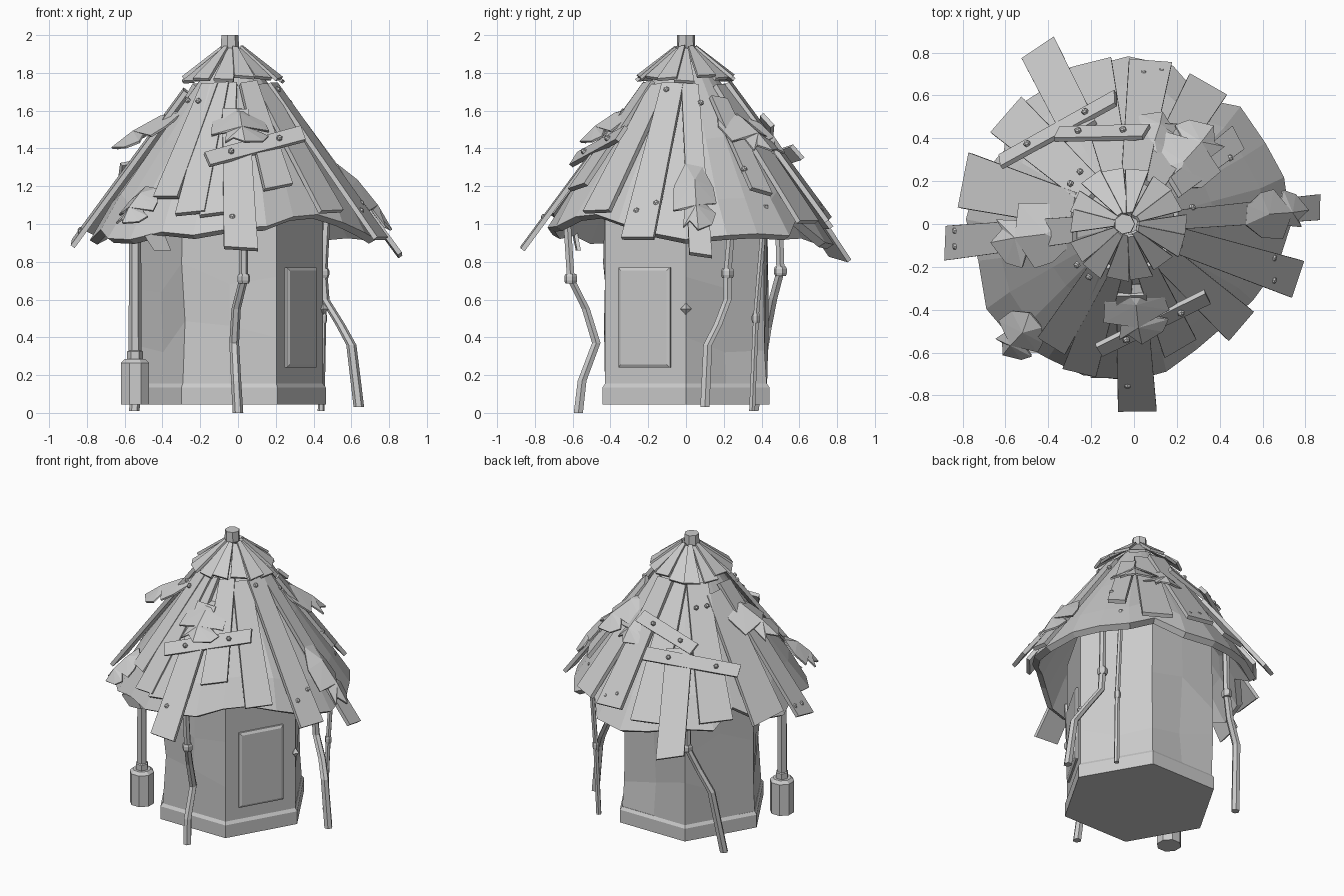
import bpy, bmesh, math, random
from mathutils import Vector

random.seed(4)
if "Cube" in bpy.data.objects:
    bpy.data.objects.remove(bpy.data.objects["Cube"])

mat = bpy.data.materials.new("pale grey")
mat.use_nodes = True
grey = (0.6, 0.6, 0.6, 1)
mat.diffuse_color = grey
mat.node_tree.nodes["Principled BSDF"].inputs["Base Color"].default_value = grey

AXIS = Vector((-0.03, 0, 0))
HUT = Vector((-0.045, 0, 0))
ROOF = (2.0, 1.37)   # apex height and slope of the main roof
CAP = (1.95, 0.78)   # apex height and slope of the top cap


def finish(name, bm):
    bmesh.ops.recalc_face_normals(bm, faces=bm.faces)
    mesh = bpy.data.meshes.new(name)
    bm.to_mesh(mesh)
    bm.free()
    mesh.materials.append(mat)
    obj = bpy.data.objects.new(name, mesh)
    bpy.context.collection.objects.link(obj)
    return obj


def loft(name, rings, cap=True):
    """Skin a stack of equal-length point loops."""
    bm = bmesh.new()
    loops = [[bm.verts.new(p) for p in ring] for ring in rings]
    n = len(loops[0])
    for a, b in zip(loops, loops[1:]):
        for i in range(n):
            j = (i + 1) % n
            bm.faces.new((a[i], a[j], b[j], b[i]))
    if cap:
        bm.faces.new(loops[0])
        bm.faces.new(loops[-1])
    return finish(name, bm)


def circle(c, r, n, turn=0.0):
    return [Vector(c) + Vector((r * math.cos(turn + math.tau * i / n),
                                r * math.sin(turn + math.tau * i / n), 0)) for i in range(n)]


def frame(az, r, lift=0.0, cone=ROOF, tilt=0.0):
    """Point on a roof cone with its downhill, sideways and outward directions."""
    a = math.radians(az)
    d = Vector((math.cos(a), math.sin(a), -cone[1])).normalized()
    t = Vector((-math.sin(a), math.cos(a), 0))
    n = d.cross(t)
    p = AXIS + Vector((r * math.cos(a), r * math.sin(a), cone[0] - cone[1] * r)) + n * lift
    return p, d * math.cos(tilt) + n * math.sin(tilt), t, n * math.cos(tilt) - d * math.sin(tilt)


def on_roof(x, y, lift):
    v = Vector((x, y, 0)) - AXIS
    return frame(math.degrees(math.atan2(v.y, v.x)), v.length, lift)


def slab(name, a, b, side, up, w0, w1, thick, skew=0.0):
    """A plank from a to b with slightly crooked ends."""
    along = (b - a).normalized() * skew
    ends = [a - side * w0, a + side * w0 + along, b + side * w1 + along, b - side * w1 - along]
    return loft(name, [ends, [p + up * thick for p in ends]])


def bolt(p, d, t, n):
    """A small six-sided bolt head standing on p along n."""
    loft("bolt", [[p + n * h + (d * math.cos(k) + t * math.sin(k)) * r
                   for k in [math.tau * i / 6 for i in range(6)]]
                  for h, r in ((0, .016), (.012, .016), (.02, .008))])


# Hexagonal footing and rough walls
loft("footing", [circle(HUT + Vector((0, 0, z)), r, 6) for z, r in ((.045, .51), (.135, .51), (.155, .495))])
rings = []
for z in (.13, .4, .72, 1.16):
    hexa = circle(HUT + Vector((0, 0, z)), .495, 6)
    ring = []
    for i in range(6):
        for f in (0, .5):
            p = hexa[i].lerp(hexa[(i + 1) % 6], f)
            flat = i == 5 or (i == 0 and f == 0)
            if not flat and .2 < z < 1:
                k = 1 + random.uniform(-.07, .03)
                p = Vector((HUT.x + (p.x - HUT.x) * k, p.y * k, z + random.uniform(-.1, .1)))
            ring.append(p)
    rings.append(ring)
loft("walls", rings)

# Door panel with a bevelled rim
out = Vector((math.cos(math.radians(-30)), math.sin(math.radians(-30)), 0))
across = Vector((-out.y, out.x, 0))
mid = HUT + out * .425 + Vector((0, 0, .505))


def rect(w, h, off):
    return [mid + across * sx * w + Vector((0, 0, sz * h)) + out * off
            for sx, sz in ((-1, -1), (1, -1), (1, 1), (-1, 1))]


loft("door_panel", [rect(.157, .265, 0), rect(.157, .265, .016), rect(.14, .248, .026)])

# Chipped stone on the wall corner
loft("corner_chip", [circle((.45, 0, z), r, 4) for z, r in ((.52, .002), (.55, .03), (.58, .002))])

# Ragged roof skirt, sagging at the rim
rim = [.78, .77, .76, .77, .70, .79, .80, .78, .76, .77, .69, .76,
       .78, .74, .78, .78, .75, .76, .74, .73, .69, .68, .71, .75]
rows = []
for f in (0, .45, .8, 1):
    row = []
    for i, r in enumerate(rim):
        wob = random.uniform(-.012, .012) if f else 0
        turn = wob * 150 if f == 1 else 0
        sag = -.02 if f == 1 else 0
        row.append(frame(i * 15 + turn, .1 + (r - .1) * f, wob + sag)[0])
    rows.append(row)
skirt = loft("roof_skirt", rows, cap=False)
mod = skirt.modifiers.new("thickness", "SOLIDIFY")
mod.thickness = .045
mod.offset = -1

# Long roof planks: azimuth, inner radius, outer radius, half widths, lift
planks = [(-87, .3, .84, .07, .09, .015), (-97, .2, .70, .05, .085, .0),
          (-67, .2, .6, .05, .085, .01), (-122, .2, .64, .05, .075, .01),
          (-108, .2, .7, .05, .08, .008),
          (-174, .22, .82, .06, .08, .015), (165, .25, .77, .08, .13, .0),
          (-18, .2, .80, .06, .09, .015), (5, .2, .865, .045, .06, .015),
          (-42, .2, .69, .06, .09, .0),
          (38, .25, .62, .05, .06, .015), (60, .2, .73, .06, .1, .0),
          (82, .2, .73, .06, .1, .02), (103, .2, .75, .06, .1, .0),
          (117, .46, .88, .085, .09, .025), (138, .2, .74, .07, .11, .0)]
for az, r0, r1, w0, w1, lift in planks:
    a, d, t, n = frame(az, r0, lift)
    b = frame(az, r1, lift + .005)[0]
    slab("roof_plank", a, b, t, n, w0, w1, .026, random.uniform(-.02, .02))

# Repair boards nailed across the planks
for ax, ay, bx, by, rise in ((-.17, -.58, .34, -.33, .15), (-.62, .28, -.08, .58, .17), (-.36, .41, .06, .42, .13)):
    a, b = [on_roof(x, y, 0)[0] + Vector((0, 0, rise)) for x, y in ((ax, ay), (bx, by))]
    n = on_roof((ax + bx) / 2, (ay + by) / 2, 0)[3]
    side = n.cross(b - a).normalized()
    up = (b - a).cross(side).normalized()
    slab("repair_board", a, b, side, up, .042, .045, .025, .008)
    for f in (.25, .75):
        bolt(a.lerp(b, f) + up * .025, (b - a).normalized(), side, up)

# Plank bolts
for x, y in ((.62, -.15), (.62, -.25), (.04, .67), (.12, .68), (.42, .29), (-.8, -.03), (-.8, -.1),
             (-.19, -.22), (-.24, -.17), (.18, -.09), (.24, .07), (-.23, .22), (-.27, .17), (-.03, -.72)):
    bolt(*on_roof(x, y, .035))

# Torn, curled patches: azimuth, radius, half length, half width, lift, tilt
outline = [(-1, -.35), (-.9, .4), (-.35, .85), (.1, .95), (.2, .45), (.4, .9), (.75, .7),
           (1, .05), (.7, -.3), (.85, -.6), (.35, -.5), (.3, -1), (-.4, -.9)]
patches = [(-84, .37, .17, .16, .07, .35), (-173, .39, .22, .16, .08, .44), (-134, .68, .15, .12, .07, .2),
           (4, .65, .23, .12, .07, .05), (48, .39, .2, .16, .07, .34), (72, .4, .15, .14, .05, .2)]
for az, r, hl, hw, lift, tilt in patches:
    p, d, t, n = frame(az, r, lift, tilt=tilt)
    bm = bmesh.new()
    edge = [bm.verts.new(p + d * u * hl + t * v * hw - n * abs(v) * .04) for u, v in outline]
    ridge = [bm.verts.new(p + d * u * hl + n * .02) for u in (-.4, .35)]
    for i, v in enumerate(edge):
        w = edge[(i + 1) % len(edge)]
        bm.faces.new((v, w, ridge[1] if 3 <= i <= 10 else ridge[0]))
    bm.faces.new((edge[3], ridge[1], ridge[0]))
    bm.faces.new((edge[11], ridge[0], ridge[1]))
    patch = finish("torn_patch", bm)
    patch.modifiers.new("thickness", "SOLIDIFY").thickness = .012

# Hanging scrap under the eave
slab("eave_scrap", Vector((-.45, -.58, .96)), Vector((-.4, -.56, .86)), Vector((.9, 0, .45)),
     Vector((0, -1, 0)), .05, .04, .02, .02)

# Cap shingles and chimney peg
for i in range(14):
    az = i * 360 / 14 + random.uniform(-4, 4)
    lift = .012 * (i % 2)
    a, d, t, n = frame(az, .04, lift, CAP)
    b = frame(az, random.uniform(.235, .265), lift, CAP)[0]
    slab("cap_shingle", a, b, t, n, .014, .054, .018, random.uniform(-.008, .008))
loft("roof_peg", [circle((-.045, 0, z), r, 7) for z, r in ((1.8, .042), (1.92, .042), (1.93, .05), (2, .048))])

# Crooked poles holding the eaves, with binding collars
poles = [[(0, -.57, 0), (-.01, -.55, .17), (-.02, -.475, .37), (-.01, -.53, .55), (.03, -.61, .71), (.03, -.63, 1.02)],
         [(.64, .1, .03), (.6, .115, .36), (.54, .17, .47), (.46, .22, .6), (.45, .22, .74), (.47, .25, 1.1)],
         [(.44, .35, .01), (.45, .37, .5), (.46, .42, 1.1)],
         [(-.55, .36, .01), (-.5, .43, .45), (-.42, .46, .6), (-.36, .5, .75), (-.36, .49, 1.1)]]
for k, pts in enumerate(poles):
    r = .018 if k == 2 else .028
    loft("crooked_pole", [circle(p, r * (1 - .04 * i), 6) for i, p in enumerate(pts)])
    for p in pts[-2:-1]:
        loft("pole_collar", [circle(Vector(p) + Vector((0, 0, h)), r * s, 6, .3)
                             for h, s in ((-.025, 1.05), (-.01, 1.25), (.012, 1.25), (.025, 1.05))])

# Straight post with a heavy foot
POST = Vector((-.545, -.3, 0))
loft("post_foot", [circle(POST + Vector((0, 0, z)), r, 8, math.pi / 8)
                   for z, r in ((.045, .08), (.265, .08), (.285, .06))])
loft("post", [circle(POST + Vector((0, 0, z)), r, 6)
              for z, r in ((.28, .042), (.325, .042), (.33, .034), (1.1, .032))])
